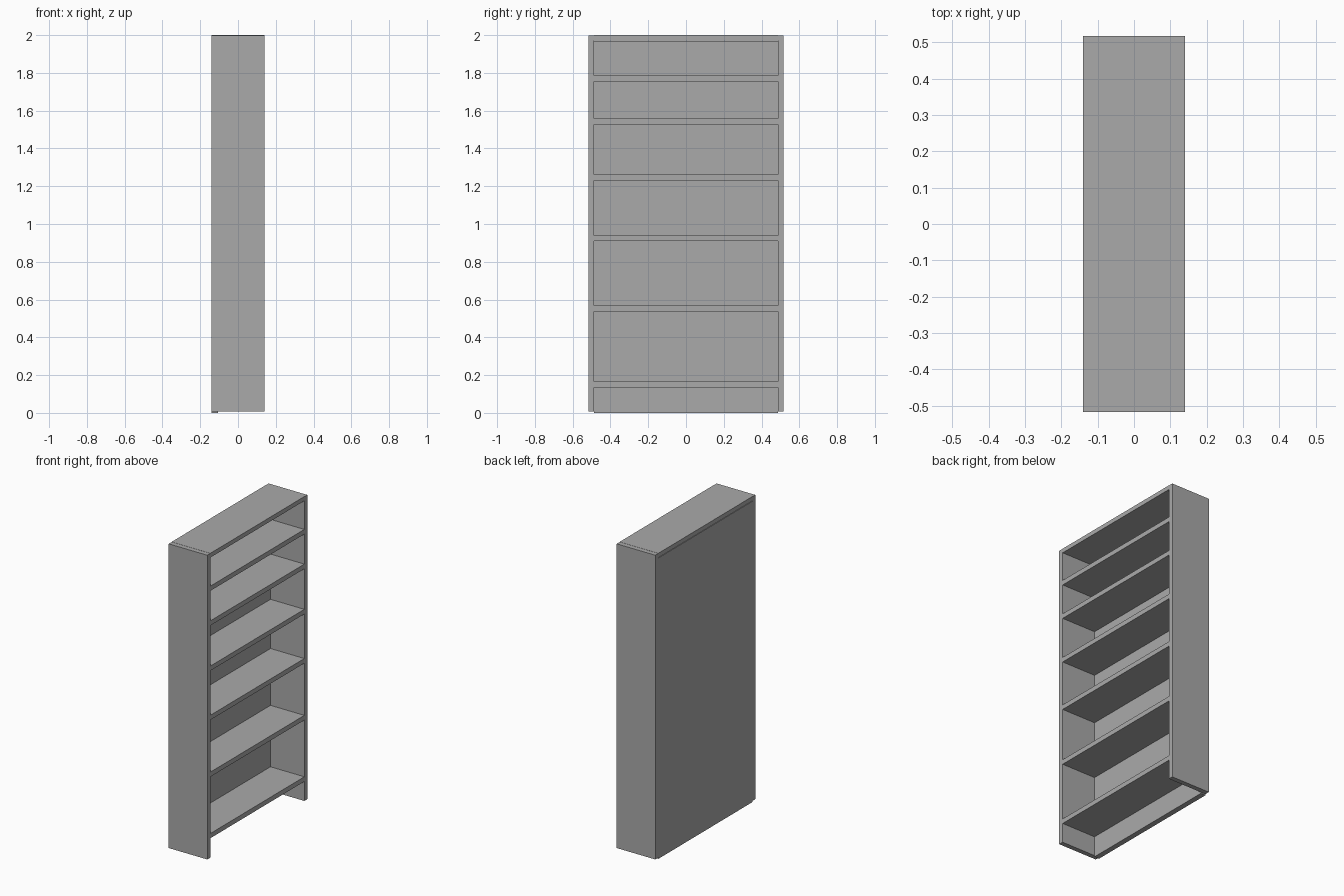
import bpy

cube = bpy.data.objects.get("Cube")
if cube:
    bpy.data.objects.remove(cube, do_unlink=True)

grey = bpy.data.materials.new("plain grey")
grey.use_nodes = True
color = (0.4, 0.4, 0.4, 1)
grey.diffuse_color = color
grey.node_tree.nodes["Principled BSDF"].inputs["Base Color"].default_value = color

DEPTH, WIDTH, HEIGHT = 0.28, 1.034, 2.0
BOARD, BACK, GAP = 0.031, 0.035, 0.008
front, rear = DEPTH / 2, -DEPTH / 2
side = WIDTH / 2
inner = side - BOARD


def board(name, x, y, z):
    """Box spanning the given (min, max) ranges."""
    spans = (x, y, z)
    bpy.ops.mesh.primitive_cube_add(size=1, location=[(a + b) / 2 for a, b in spans])
    obj = bpy.context.object
    obj.name = name
    obj.scale = [b - a for a, b in spans]
    bpy.ops.object.transform_apply(location=False, rotation=False, scale=True)
    obj.data.materials.append(grey)
    return obj


# Upright sides, slightly clear of the floor
board("right_side", (rear, front), (-side, -inner), (GAP, HEIGHT - 0.001))
board("left_side", (rear, front), (inner, side), (GAP, HEIGHT - 0.001))

# Back panel between the sides, reaching the floor
board("back_panel", (rear, rear + BACK), (-inner, inner), (0, HEIGHT - BOARD))

# Top board
board("top_board", (rear, front), (-inner, inner), (HEIGHT - 0.028, HEIGHT))

# Shelves, spaced wider towards the bottom
for i, z in enumerate((0.135, 0.537, 0.909, 1.231, 1.527, 1.754)):
    board(f"shelf_{i + 1}", (rear + BACK, front), (-inner, inner), (z, z + BOARD))
